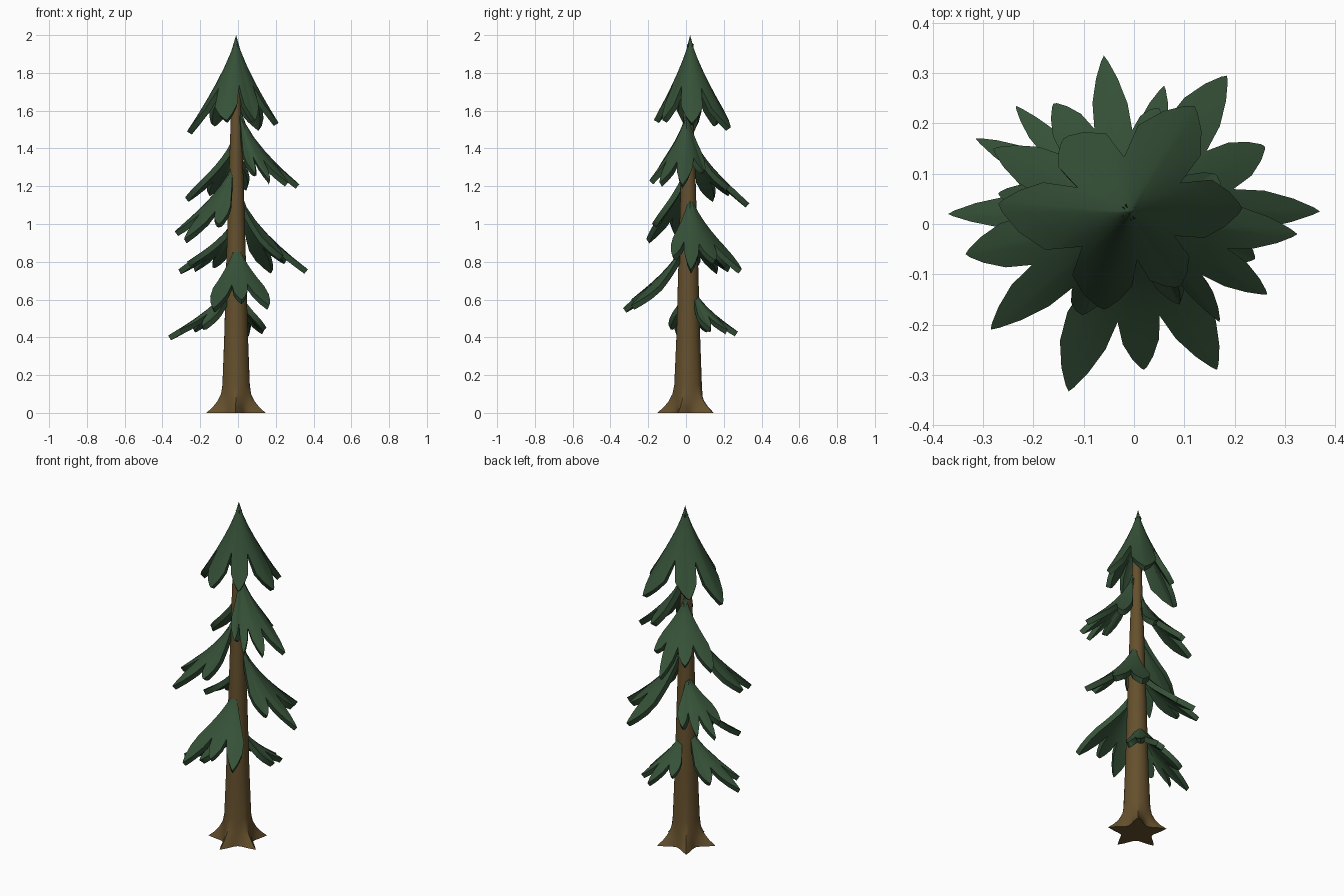
import bpy, bmesh, math

if "Cube" in bpy.data.objects:
    bpy.data.objects.remove(bpy.data.objects["Cube"])

def material(name, rgb):
    m = bpy.data.materials.new(name)
    m.diffuse_color = (*rgb, 1)
    m.use_nodes = True
    m.node_tree.nodes["Principled BSDF"].inputs["Base Color"].default_value = m.diffuse_color
    return m

GREEN = material("needle green", (0.036, 0.082, 0.039))
BROWN = material("bark brown", (0.13, 0.08, 0.026))
CX, CY = -0.01, 0.015          # trunk axis

def finish(bm, name, mat, thickness=0):
    me = bpy.data.meshes.new(name)
    bm.normal_update()
    bm.to_mesh(me)
    bm.free()
    ob = bpy.data.objects.new(name, me)
    bpy.context.collection.objects.link(ob)
    me.materials.append(mat)
    bpy.ops.object.select_all(action='DESELECT')
    bpy.context.view_layer.objects.active = ob
    ob.select_set(True)
    if thickness:
        s = ob.modifiers.new("thickness", 'SOLIDIFY')
        s.thickness = thickness
        s.offset = -1
        bpy.ops.object.modifier_apply(modifier=s.name)
    bpy.ops.object.shade_smooth_by_angle(angle=math.radians(40))
    return ob

def fan(name, apex_z, tips, closed=False, power=0.65, rows=6, notch=0.6, thickness=0.03):
    """Drooping fan of pointed leaves; tips listed counter-clockwise."""
    mx = sum(t[0] for t in tips) / len(tips) - CX
    my = sum(t[1] for t in tips) / len(tips) - CY
    d = 0 if closed else 0.022 / math.hypot(mx, my)
    ax, ay = CX + mx * d, CY + my * d + (0.007 if closed else 0)
    polar = []
    for x, y, z in tips:
        a = math.atan2(y - ay, x - ax)
        while polar and a < polar[-1][0]:
            a += 2 * math.pi
        polar.append((a, math.hypot(x - ax, y - ay), apex_z - z))
    # rim samples: angle, full radius, full drop, fraction reached
    leaf = [(0, 1), (0.1, 0.975), (0.35, 0.89), (0.7, 0.76), (1, notch)]
    rim = []
    half = 0.28
    if closed:
        a, r, dz = polar[0]
        polar.append((a + 2 * math.pi, r, dz))
    else:
        rim += [(polar[0][0] - half * u, polar[0][1], polar[0][2], s) for u, s in leaf[:0:-1]]
    for p, q in zip(polar, polar[1:]):
        steps = [(u / 2, s) for u, s in leaf] + [(1 - u / 2, s) for u, s in leaf[-2:0:-1]]
        for u, s in steps:
            rim.append(tuple(p[i] + (q[i] - p[i]) * u for i in range(3)) + (s,))
    if not closed:
        rim.append((*polar[-1], 1))
        rim += [(polar[-1][0] + half * u, polar[-1][1], polar[-1][2], s) for u, s in leaf[1:]]
    bm = bmesh.new()
    top = bm.verts.new((ax, ay, apex_z))
    cols = []
    for a, r, dz, s in rim:
        col = []
        for k in range(1, rows + 1):
            f = s * (k / rows) ** 1.3
            col.append(bm.verts.new((ax + r * f * math.cos(a), ay + r * f * math.sin(a),
                                     apex_z - dz * f ** power)))
        cols.append(col)
    pairs = list(zip(cols, cols[1:])) + ([(cols[-1], cols[0])] if closed else [])
    for c, e in pairs:
        bm.faces.new((top, c[0], e[0]))
        for k in range(rows - 1):
            bm.faces.new((c[k], c[k + 1], e[k + 1], e[k]))
    return finish(bm, name, GREEN, thickness)

# Trunk: tapered lathe flaring into five pointed roots
bm = bmesh.new()
N = 40
START = math.radians(125)
rings = []
for z, valley, tip in [(0, 0.088, 0.165), (0.03, 0.083, 0.13), (0.06, 0.079, 0.105), (0.1, 0.075, 0.084),
                       (0.15, 0.072, 0.074), (0.4, 0.063, 0.063), (0.8, 0.052, 0.052),
                       (1.2, 0.04, 0.04), (1.6, 0.027, 0.027), (1.8, 0.016, 0.016)]:
    ring = []
    for i in range(N):
        a = 2 * math.pi * i / N
        w = (1 - abs(math.sin(2.5 * a))) ** 1.2
        r = valley + (tip - valley) * w
        ring.append(bm.verts.new((CX + r * math.cos(a + START), 0.012 + r * math.sin(a + START), z)))
    rings.append(ring)
for lo, hi in zip(rings, rings[1:]):
    for i in range(N):
        j = (i + 1) % N
        bm.faces.new((lo[i], lo[j], hi[j], hi[i]))
bm.faces.new(rings[0][::-1])
bm.faces.new(rings[-1])
finish(bm, "trunk", BROWN)

# Crown: closed cone of drooping leaves
fan("crown", 2.0, [(0.215, 0.03, 1.535), (0.12, 0.235, 1.51), (-0.14, 0.17, 1.53),
                   (-0.27, 0.04, 1.49), (-0.06, -0.17, 1.55), (0.09, -0.125, 1.55)],
    closed=True, power=0.77, notch=0.5)

# Branch fans, from the top down
fan("branch_upper_right", 1.62, [(0.09, -0.16, 1.27), (0.17, -0.195, 1.23), (0.265, -0.14, 1.22),
                                 (0.325, -0.02, 1.21), (0.16, 0.1, 1.28)])
fan("branch_upper_back", 1.49, [(0.05, 0.23, 1.2), (-0.06, 0.335, 1.11), (-0.16, 0.24, 1.17), (-0.28, 0.15, 1.14)])
fan("branch_middle_left", 1.34, [(-0.335, -0.06, 0.96), (-0.285, -0.21, 0.92), (-0.1, -0.18, 1.0)])
fan("branch_middle_right", 1.18, [(0.24, -0.07, 0.83), (0.37, 0.025, 0.76), (0.26, 0.155, 0.81), (0.185, 0.295, 0.76)])
fan("branch_middle_back_left", 1.03, [(-0.13, 0.22, 0.79), (-0.235, 0.235, 0.77), (-0.315, 0.17, 0.76), (-0.27, 0.06, 0.8)])
fan("branch_lower_front", 0.93, [(-0.13, -0.333, 0.555), (0.02, -0.29, 0.6), (0.165, -0.29, 0.57)])
fan("branch_lower_left", 0.71, [(-0.24, 0.12, 0.45), (-0.37, 0.02, 0.41), (-0.31, -0.06, 0.44), (-0.19, -0.09, 0.46)])
fan("branch_lower_back", 0.68, [(0.15, 0.13, 0.45), (0.14, 0.22, 0.44), (0.06, 0.275, 0.43), (-0.05, 0.2, 0.47)])
